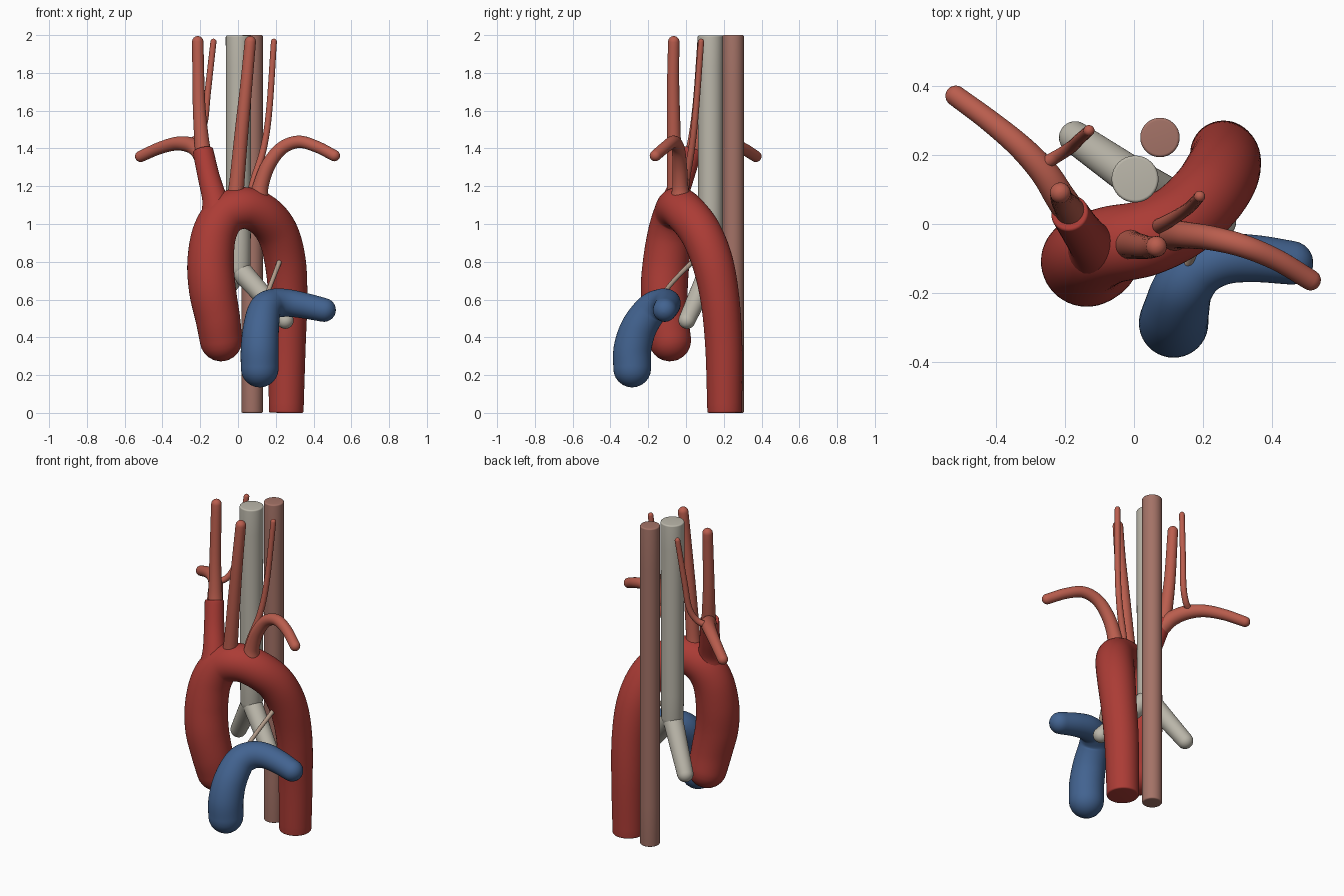
import bpy, bmesh, math
from mathutils import Vector

if "Cube" in bpy.data.objects:
    bpy.data.objects.remove(bpy.data.objects["Cube"], do_unlink=True)


def material(name, rgb):
    m = bpy.data.materials.new(name)
    m.use_nodes = True
    m.diffuse_color = (*rgb, 1)
    m.node_tree.nodes["Principled BSDF"].inputs["Base Color"].default_value = (*rgb, 1)
    return m


DEEP_RED = material("deep red", (.41, .045, .036))
CORAL = material("coral red", (.49, .11, .075))
BLUE = material("vein blue", (.055, .125, .28))
GREY = material("cartilage grey", (.5, .475, .405))
ROSE = material("dusty rose", (.37, .17, .135))
TAN = material("ligament tan", (.46, .34, .26))


def spline(points, steps):
    """Smooth path through (x, y, z, radius) points."""
    p = [Vector(q) for q in points]
    p = [p[0] * 2 - p[1]] + p + [p[-1] * 2 - p[-2]]
    out = []
    for a, b, c, d in zip(p, p[1:], p[2:], p[3:]):
        for i in range(steps):
            t = i / steps
            out.append((b * 2 + (c - a) * t + (a * 2 - b * 5 + c * 4 - d) * t * t
                        + (b * 3 - a - c * 3 + d) * t ** 3) / 2)
    return out + [p[-2]]


def tube(name, mat, points, start=1, end=1, sides=32, steps=8):
    """Sweep a circle; start and end give cap roundness as a share of the radius."""
    path = spline(points, steps)
    pos = [q.xyz for q in path]
    last = len(pos) - 1
    tan = [(pos[min(i + 1, last)] - pos[max(i - 1, 0)]).normalized() for i in range(last + 1)]
    rings = [(c, t, q.w) for c, t, q in zip(pos, tan, path)]

    def cap(i, share, sign):
        r = path[i].w
        b, n = r * share, 6
        return [(pos[i] + tan[i] * sign * b * math.sin(k / n * math.pi / 2), tan[i],
                 max(r - b * (1 - math.cos(k / n * math.pi / 2)), r * .03))
                for k in range(1, n + 1)]

    rings = cap(0, start, -1)[::-1] + rings + cap(last, end, 1)
    bm = bmesh.new()
    u = tan[0].orthogonal().normalized()
    loops = []
    for c, t, r in rings:
        u = (u - t * u.dot(t)).normalized()
        v = t.cross(u)
        angles = [2 * math.pi * k / sides for k in range(sides)]
        loops.append([bm.verts.new(c + (u * math.cos(a) + v * math.sin(a)) * r) for a in angles])
    for lo, hi in zip(loops, loops[1:]):
        for k in range(sides):
            j = (k + 1) % sides
            bm.faces.new((lo[k], lo[j], hi[j], hi[k]))
    bm.faces.new(loops[0][::-1])
    bm.faces.new(loops[-1])
    bmesh.ops.recalc_face_normals(bm, faces=bm.faces)
    mesh = bpy.data.meshes.new(name)
    bm.to_mesh(mesh)
    bm.free()
    mesh.materials.append(mat)
    ob = bpy.data.objects.new(name, mesh)
    bpy.context.collection.objects.link(ob)
    bpy.ops.object.select_all(action="DESELECT")
    ob.select_set(True)
    bpy.context.view_layer.objects.active = ob
    bpy.ops.object.shade_smooth_by_angle(angle=math.radians(40))
    return ob


# Main arch: rising limb, bend and descending limb
tube("aortic_arch", DEEP_RED, [
    (-.09, -.085, .385, .112), (-.107, -.105, .5, .118), (-.135, -.115, .65, .124),
    (-.145, -.105, .8, .123), (-.125, -.085, .95, .117), (-.065, -.06, 1.05, .112),
    (.035, -.04, 1.085, .11), (.135, .01, 1.045, .11), (.21, .08, .95, .11),
    (.25, .14, .8, .109), (.264, .18, .6, .103), (.26, .2, .35, .098),
    (.255, .205, .01, .092)], end=.1, sides=48)

# Short trunk on the right of the arch
tube("right_arterial_trunk", DEEP_RED, [
    (-.11, -.07, 1.07, .085), (-.125, -.055, 1.14, .066), (-.155, -.015, 1.25, .058),
    (-.185, .03, 1.385, .055)], end=.15)

# Upright neck arteries
tube("right_carotid", CORAL, [
    (-.18, .03, 1.34, .046), (-.193, .05, 1.45, .039), (-.207, .07, 1.65, .033),
    (-.213, .09, 1.965, .03)])
tube("left_carotid", CORAL, [
    (-.015, -.055, 1.14, .052), (-.008, -.06, 1.2, .041), (.02, -.065, 1.5, .036),
    (.045, -.068, 1.75, .032), (.065, -.065, 1.965, .03)])

# Arteries bending out to each arm
tube("right_arm_artery", CORAL, [
    (-.185, .035, 1.35, .046), (-.215, .08, 1.395, .044), (-.26, .15, 1.42, .041),
    (-.33, .225, 1.425, .036), (-.42, .3, 1.4, .032), (-.515, .37, 1.358, .03)])
tube("left_arm_artery", CORAL, [
    (.11, -.03, 1.12, .055), (.12, -.03, 1.2, .042), (.16, -.033, 1.31, .038),
    (.23, -.042, 1.4, .035), (.32, -.065, 1.435, .033), (.415, -.105, 1.41, .031),
    (.51, -.162, 1.362, .03)])

# Thin arteries climbing behind
tube("right_vertebral_artery", CORAL, [
    (-.265, .172, 1.43, .02), (-.215, .2, 1.46, .018), (-.178, .225, 1.54, .018),
    (-.16, .243, 1.7, .017), (-.13, .27, 1.965, .016)], sides=20)
tube("left_vertebral_artery", CORAL, [
    (.07, -.01, 1.14, .026), (.085, 0, 1.23, .021), (.135, .03, 1.4, .018),
    (.165, .052, 1.6, .017), (.19, .08, 1.965, .016)], sides=20)

# Blue trunk with its left branch
tube("pulmonary_artery", BLUE, [
    (.115, -.285, .235, .1), (.115, -.283, .34, .1), (.122, -.25, .45, .095),
    (.142, -.185, .545, .087), (.19, -.13, .578, .079), (.26, -.102, .582, .073),
    (.35, -.1, .568, .068), (.455, -.112, .545, .063)], sides=40)

# Windpipe and its two branches
tube("windpipe", GREY, [(.003, .13, .77, .064), (.003, .13, 1.99, .068)], end=.12)
for side, tip in (("left", (.25, .005, .49, .045)), ("right", (-.17, .25, .5, .047))):
    tube(side + "_bronchus", GREY, [(.003, .13, .765, .058), tip])

# Food pipe behind the windpipe
tube("food_pipe", ROSE, [(.075, .25, .008, .057), (.075, .25, 1.992, .057)], .14, .14)

# Thin cord joining the arch and the blue artery
tube("ligament", TAN, [
    (.225, .05, .815, .013), (.185, -.055, .71, .012), (.15, -.13, .62, .012)], sides=16)
